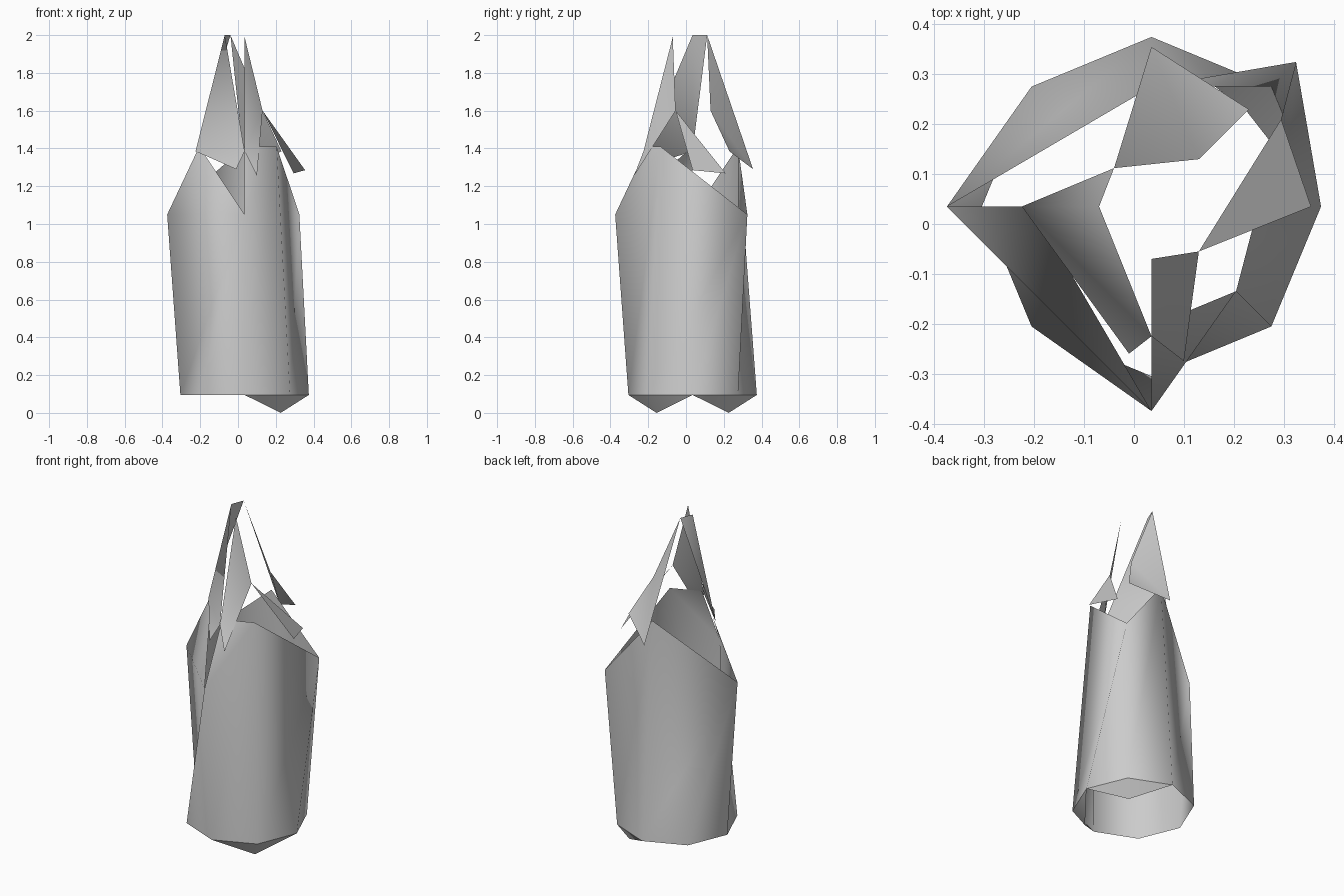
import bpy, math

if "Cube" in bpy.data.objects:
    bpy.data.objects.remove(bpy.data.objects["Cube"])

CX = CY = 0.035          # axis of the eight-sided shell


def ring(r, z):
    """Eight points, counter-clockwise from +x."""
    return [(CX + r * math.cos(i * math.pi / 4), CY + r * math.sin(i * math.pi / 4), z)
            for i in range(8)]


def build(name, faces, angle=100):
    """Thin open shell from faces given as point tuples; equal points are shared."""
    pts, polys = [], []
    for f in faces:
        ids = []
        for p in f:
            if p not in pts:
                pts.append(p)
            ids.append(pts.index(p))
        polys.append(ids)
    me = bpy.data.meshes.new(name)
    me.from_pydata(pts, [], polys)
    me.update()
    ob = bpy.data.objects.new(name, me)
    bpy.context.collection.objects.link(ob)
    bpy.ops.object.select_all(action='DESELECT')
    ob.select_set(True)
    bpy.context.view_layer.objects.active = ob
    bpy.ops.object.shade_smooth_by_angle(angle=math.radians(angle))
    return ob


foot = ring(0.27, 0.0)
base = ring(0.34, 0.095)
belly = ring(0.41, 1.05)
neck = ring(0.24, 1.41)

# Body walls: belly only survives at back right (1), left (4) and front (6)
build("body_wall", [
    # right
    (base[7], belly[1], neck[7]),
    (base[7], base[0], belly[1]),
    (base[0], base[1], belly[1]),
    # back
    (base[1], base[2], neck[2]),
    (base[1], neck[2], belly[1]),
    (base[2], belly[4], neck[2]),
    (base[2], base[3], belly[4]),
    (base[3], base[4], belly[4]),
    # front left
    (base[4], belly[6], belly[4]),
    (base[4], base[5], belly[6]),
    (base[5], base[6], belly[6]),
    (belly[4], belly[6], neck[4]),
    # front right
    (base[6], base[7], neck[7]),
    (base[6], neck[7], belly[6]),
    (belly[6], neck[7], neck[6]),
])

# Two chamfered feet under the right half
for name, i in (("back_foot", 1), ("front_foot", 7)):
    a, b, c = base[i - 1], base[i], base[(i + 1) % 8]
    build(name, [(a, foot[i], b), (b, foot[i], c)])

# Pointed collar shards above the neck
tip_left, tip_back, tip_front = (-0.07, 0.035, 2.0), (-0.04, 0.112, 2.0), (0.035, -0.07, 1.99)
mid_back, mid_front = (0.13, 0.13, 1.6), (0.13, -0.055, 1.6)
hem_left, hem_front, hem_back = (-0.225, 0.035, 1.385), (0.035, -0.225, 1.385), (0.23, 0.23, 1.385)

build("left_shard", [
    (tip_left, hem_left, hem_front),
    (hem_left, (-0.01, -0.26, 1.29), hem_front),
    (tip_left, tip_back, hem_left),
])
build("front_shard", [
    (tip_front, hem_front, mid_front),
    (hem_front, (0.10, -0.275, 1.255), mid_front),
])
build("right_flap", [
    (mid_front, (0.355, 0.035, 1.285), (0.295, 0.21, 1.268)),
])
build("back_shard", [
    (tip_back, mid_back, (0.035, 0.355, 1.29)),
    (mid_back, hem_back, (0.035, 0.355, 1.29)),
])
